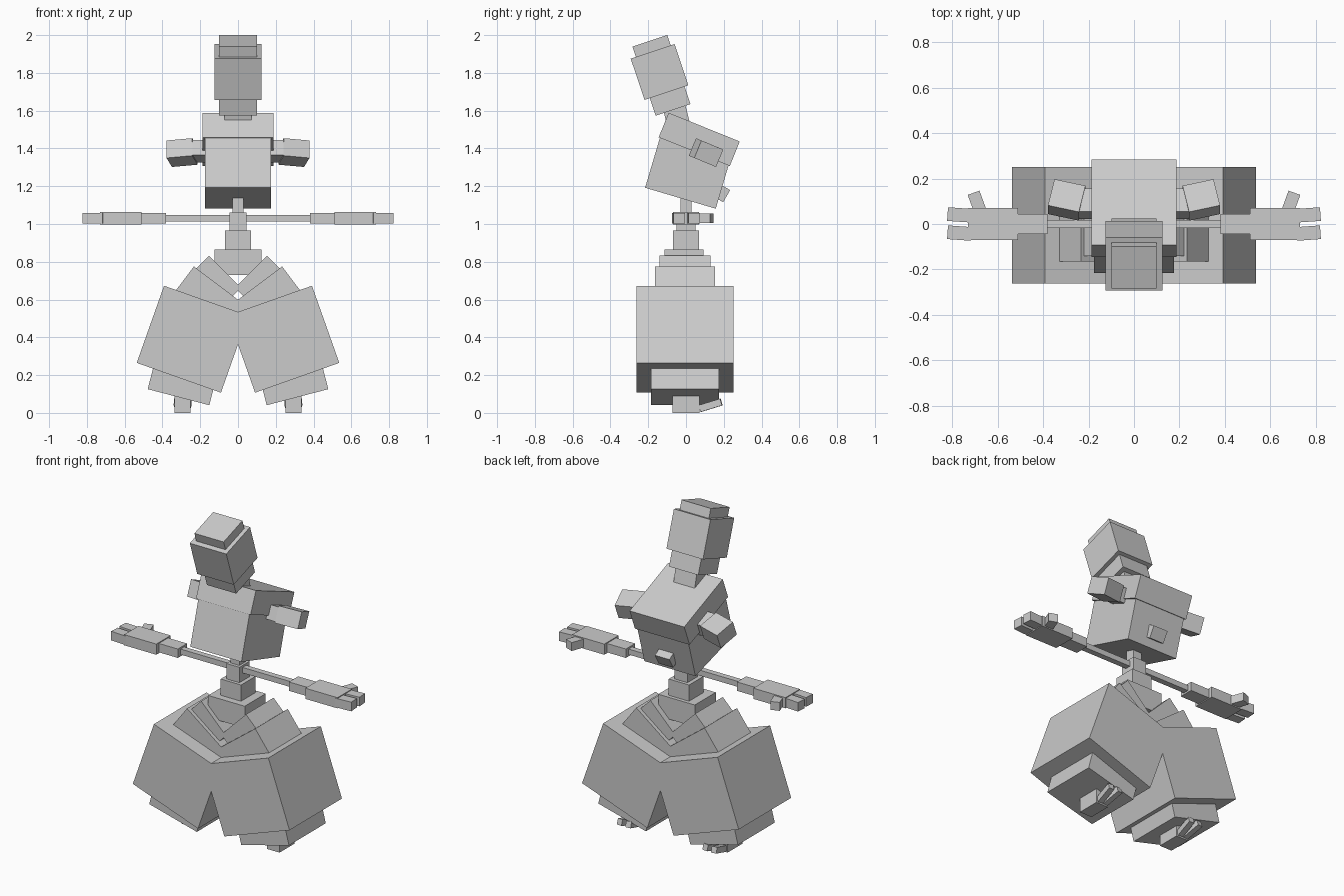
import bpy
from math import radians

old = bpy.data.objects.get("Cube")
if old:
    bpy.data.objects.remove(old, do_unlink=True)

SHADE = 0.6
grey = bpy.data.materials.new("plain grey")
grey.use_nodes = True
grey.diffuse_color = (SHADE, SHADE, SHADE, 1)
shader = grey.node_tree.nodes["Principled BSDF"]
shader.inputs["Base Color"].default_value = grey.diffuse_color


def box(name, width, depth, height, z, x=0, y=0, pitch=0, roll=0, yaw=0):
    """Flat shaded block placed by its centre, angles in degrees."""
    bpy.ops.mesh.primitive_cube_add(
        size=1, location=(x, y, z),
        rotation=(radians(pitch), radians(roll), radians(yaw)))
    block = bpy.context.object
    block.name = name
    block.scale = (width, depth, height)
    block.data.materials.append(grey)


def pair(name, x, roll=0, yaw=0, **shape):
    """Block on the left and its mirror image on the right."""
    box("left_" + name, x=x, roll=roll, yaw=yaw, **shape)
    box("right_" + name, x=-x, roll=-roll, yaw=-yaw, **shape)


# Head and neck, leaning forward
head_lean = 18.5
box("head", width=.25, depth=.245, height=.23, y=-.14, z=1.805, pitch=head_lean)
box("head_core", width=.2, depth=.194, height=.386, y=-.13, z=1.787, pitch=head_lean)
box("neck", width=.145, depth=.12, height=.14, y=-.05, z=1.57, pitch=14)

# Chest, leaning back
chest_lean = -22
box("upper_chest", width=.374, depth=.406, height=.14, y=.07, z=1.448, pitch=chest_lean)
box("lower_chest", width=.35, depth=.39, height=.32, y=.016, z=1.29, pitch=-16.5)
box("back_stub", width=.1, depth=.07, height=.074, y=.185, z=1.165, pitch=-30)

# Shoulder stubs
pair("shoulder_joint", width=.09, depth=.11, height=.085, x=.2, y=.09, z=1.385,
     pitch=chest_lean)
pair("shoulder_stub", width=.14, depth=.128, height=.1, x=.296, y=.106, z=1.378,
     pitch=chest_lean, roll=5, yaw=12)

# Stepped waist
box("spine", width=.06, depth=.06, height=.16, z=1.12)
box("arm_hub", width=.09, depth=.1, height=.1, z=1.01)
box("waist", width=.14, depth=.14, height=.12, z=.905)
box("hip_block", width=.25, depth=.205, height=.135, y=-.01, z=.797)

# Outstretched arms and hands
arm_z = 1.03
pair("arm", width=.36, depth=.036, height=.034, x=.22, z=arm_z)
pair("wrist", width=.14, depth=.09, height=.055, x=.45, z=arm_z)
pair("palm", width=.22, depth=.14, height=.066, x=.62, z=arm_z)
for place, side in (("front", -1), ("rear", 1)):
    pair(place + "_finger", width=.106, depth=.06, height=.056,
         x=.767, y=side * .04, z=arm_z, yaw=4)
pair("thumb", width=.055, depth=.09, height=.052, x=.69, y=.095, z=arm_z, yaw=-20)

# Nested hip plates and bulky legs
pair("inner_hip", width=.24, depth=.27, height=.18, x=.132, y=-.006, z=.684, roll=-45)
pair("outer_hip", width=.36, depth=.318, height=.3, x=.18, y=-.006, z=.547, roll=-37)
pair("leg", width=.473, depth=.513, height=.433, x=.241, y=-.006, z=.39, roll=-19.5)
pair("ankle", width=.337, depth=.36, height=.2, x=.29, y=-.005, z=.18, roll=-14.6)

# Feet with raised toes at the rear
foot_x = .293
pair("foot", width=.085, depth=.145, height=.1, x=foot_x, z=.05)
for place, side in (("inner", -1), ("outer", 1)):
    pair(place + "_toe", width=.034, depth=.12, height=.037,
         x=foot_x + side * .024, y=.13, z=.04, pitch=17, yaw=-side * 6)
